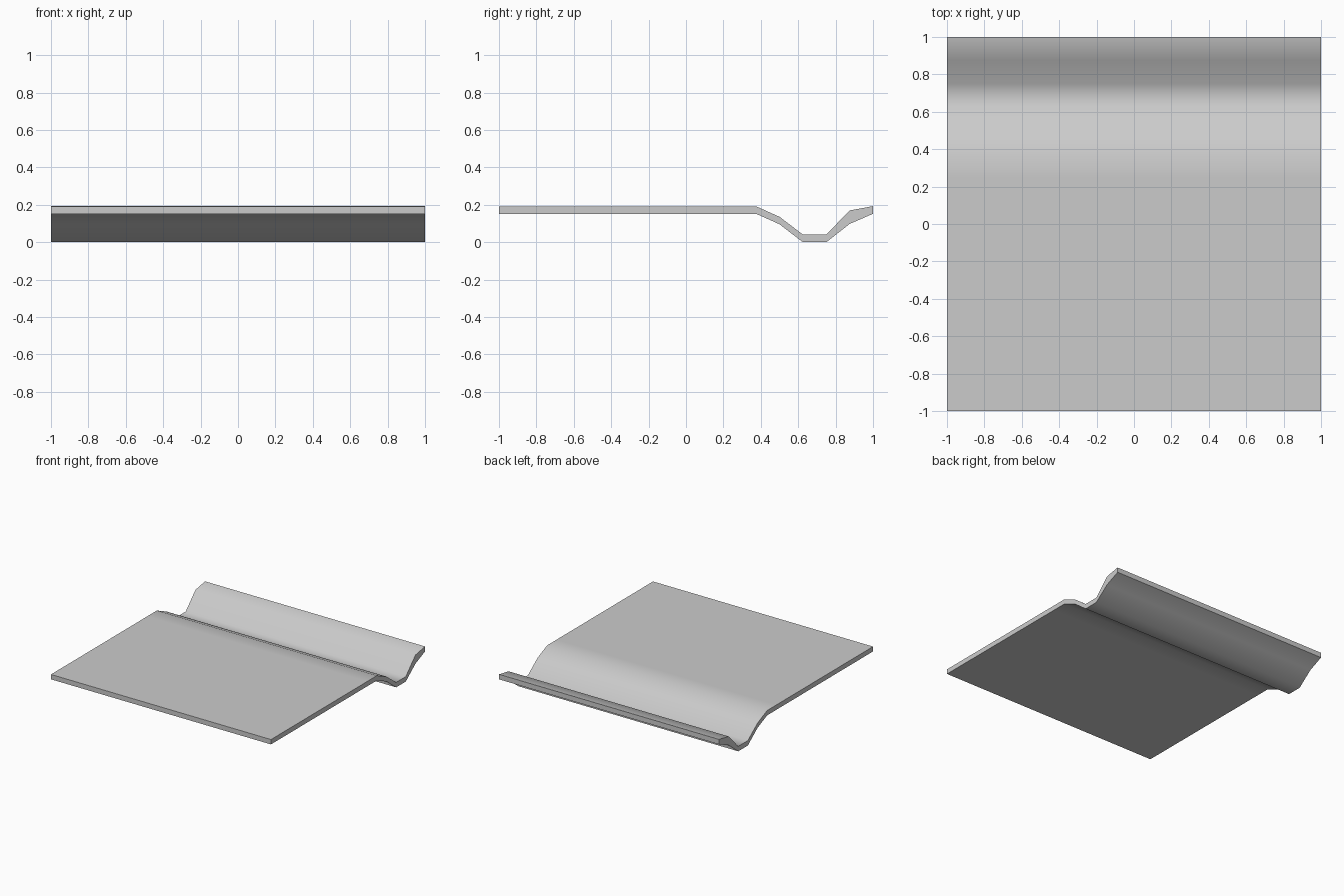
import bpy, bmesh, math

if "Cube" in bpy.data.objects:
    bpy.data.objects.remove(bpy.data.objects["Cube"])

# Side profile stations: (y, underside z, top z)
STATIONS = [
    (-1.0, 0.154, 0.192), (0.25, 0.154, 0.192), (0.375, 0.154, 0.192),
    (0.5, 0.098, 0.136), (0.625, 0.002, 0.041), (0.75, 0.002, 0.041),
    (0.875, 0.10, 0.17), (1.0, 0.154, 0.193),
]
STATIONS = [(y, max(lo - 0.002, 0), hi) for y, lo, hi in STATIONS]

# Channelled panel: rings of four corners skinned along y
bm = bmesh.new()
rings = [[bm.verts.new(c) for c in ((-1, y, lo), (1, y, lo), (1, y, hi), (-1, y, hi))]
         for y, lo, hi in STATIONS]
for a, b in zip(rings, rings[1:]):
    for i in range(4):
        j = (i + 1) % 4
        bm.faces.new((a[i], a[j], b[j], b[i]))
bm.faces.new(rings[0])
bm.faces.new(rings[-1])
bmesh.ops.recalc_face_normals(bm, faces=bm.faces)

mesh = bpy.data.meshes.new("channelled_panel")
bm.to_mesh(mesh)
bm.free()
panel = bpy.data.objects.new("channelled_panel", mesh)
bpy.context.collection.objects.link(panel)

# Smooth across the trough, crisp at the rims
bpy.context.view_layer.objects.active = panel
panel.select_set(True)
bpy.ops.object.shade_smooth_by_angle(angle=math.radians(60))
